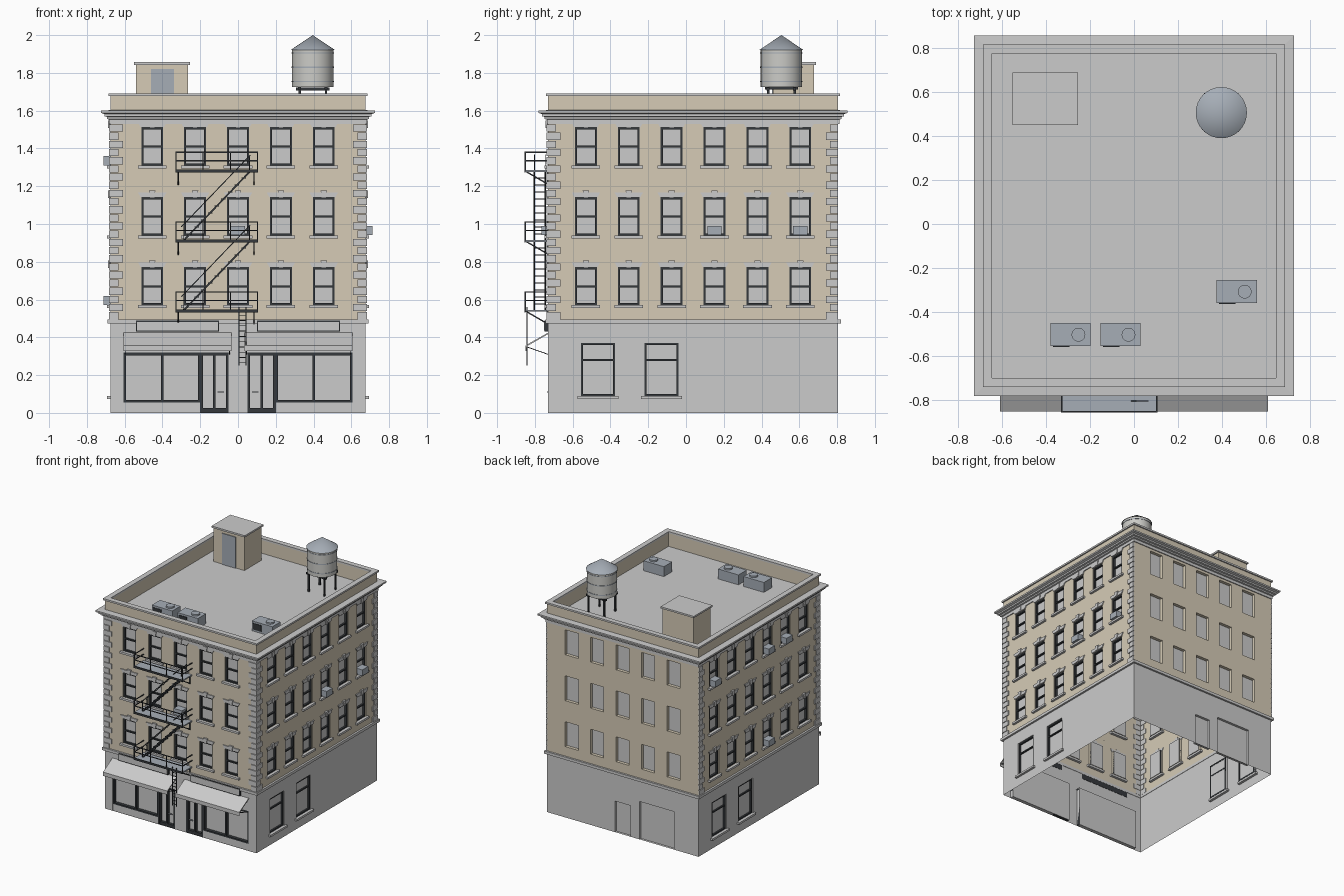
import bpy, bmesh
from math import pi
from mathutils import Matrix, Vector

if "Cube" in bpy.data.objects:
    bpy.data.objects.remove(bpy.data.objects["Cube"])

HX, HY, YC = 0.675, 0.7675, 0.0375      # wall half sizes and y centre
ROWS = (0.57, 0.94, 1.31)               # window sill heights
COL = dict(brick=(.67, .60, .47), stone=(.70, .70, .67), iron=(.035, .04, .045), zinc=(.38, .42, .47),
           tank=(.6, .6, .57))
parts, mats = {}, {}


def P(name, col=None):
    if name not in parts:
        parts[name] = (bmesh.new(), col)
    return parts[name][0]


def side(k):
    """Frame of a wall: local x along it, -y outward, z up (0 front, 1 right, 2 back, 3 left)."""
    return (Matrix.Translation((0, YC, 0)) @ Matrix.Rotation(k * pi / 2, 4, 'Z')
            @ Matrix.Translation((0, -(HX if k % 2 else HY), 0)))


def quad(bm, M, pts):
    bm.faces.new([bm.verts.new(M @ Vector(p)) for p in pts])


def box(bm, x0, x1, y0, y1, z0, z1, M=Matrix()):
    c = Vector(((x0 + x1) / 2, (y0 + y1) / 2, (z0 + z1) / 2))
    S = Matrix.Diagonal((abs(x1 - x0), abs(y1 - y0), abs(z1 - z0), 1))
    bmesh.ops.create_cube(bm, size=1, matrix=M @ Matrix.Translation(c) @ S)


def trapezoid(bm, M, c, b, t, z0, z1, y):
    r = bmesh.ops.create_cube(bm, size=1)['verts']
    for v in r:
        w = t if v.co.z > 0 else b
        v.co = M @ Vector((c + v.co.x * 2 * w, y if v.co.y < 0 else 0.004, z1 if v.co.z > 0 else z0))


def frame(bm, M, x0, x1, z0, z1, t, y0, y1):
    for a, b in ((x0, x0 + t), (x1 - t, x1)):
        box(bm, a, b, y0, y1, z0, z1, M)
    for a, b in ((z0, z0 + t), (z1 - t, z1)):
        box(bm, x0, x1, y0, y1, a, b, M)


def rod(bm, a, b, r=0.004, n=4, r2=None):
    a, b = Vector(a), Vector(b)
    d = b - a
    M = Matrix.Translation((a + b) / 2) @ d.to_track_quat('Z', 'Y').to_matrix().to_4x4()
    bmesh.ops.create_cone(bm, cap_ends=True, segments=n, radius1=r, radius2=r if r2 is None else r2,
                          depth=d.length, matrix=M @ Matrix.Rotation(pi / 4, 4, 'Z'))


def sweep(bm, prof):
    """Closed (offset, z) profile carried around the rectangular plan."""
    cs = ((-1, -1), (1, -1), (1, 1), (-1, 1))
    at = lambda c, p: (c[0] * (HX + p[0]), YC + c[1] * (HY + p[0]), p[1])
    for i, c in enumerate(cs):
        d = cs[(i + 1) % 4]
        for p, q in zip(prof, prof[1:] + prof[:1]):
            quad(bm, Matrix(), (at(c, p), at(d, p), at(d, q), at(c, q)))


def wall(bm, M, w, z0, z1, holes, depth):
    """Sheet wall with recessed openings closed by panes."""
    xs = sorted({-w, w, *[h[0] for h in holes], *[h[1] for h in holes]})
    zs = sorted({z0, z1, *[h[2] for h in holes], *[h[3] for h in holes]})
    for a, b in zip(xs, xs[1:]):
        for c, d in zip(zs, zs[1:]):
            x, z = (a + b) / 2, (c + d) / 2
            if not any(h[0] < x < h[1] and h[2] < z < h[3] for h in holes):
                quad(bm, M, ((a, 0, c), (b, 0, c), (b, 0, d), (a, 0, d)))
    for a, b, c, d in holes:
        cr = ((a, c), (b, c), (b, d), (a, d))
        for (p, q), (r, s) in zip(cr, cr[1:] + cr[:1]):
            quad(bm, M, ((p, 0, q), (r, 0, s), (r, depth, s), (p, depth, q)))
        quad(P('window_panes'), M, [(x, depth, z) for x, z in cr])


# Walls with windows
for k in range(4):
    M, w = side(k), HX if k % 2 == 0 else HY
    n = 6 if k % 2 else 5
    cols = [(i - (n - 1) / 2) * 0.227 for i in range(n)]
    holes = [(c - .058, c + .058, z, z + .2) for c in cols for z in ROWS]
    wall(P('upper_walls', 'brick'), M, w, .475, 1.68, holes, .025)
    low = {0: [(.05, .605, 0, .32), (-.605, -.05, 0, .32)], 2: [(-.07, .07, 0, .25), (.15, .455, 0, .305)]}.get(
        k, [(c - .09, c + .09, .09, .37) for c in (-.504, -.167)])
    wall(P('base_walls', 'stone'), M, w, 0, .475, low, .03 if k == 0 else .02)
    if k == 2:
        continue
    # Sashes, sills and flat arches
    for h in holes + (low if k else []):
        c, hw, big = (h[0] + h[1]) / 2, (h[1] - h[0]) / 2, h[2] < .5
        fr = P('window_frames', 'iron')
        frame(fr, M, *h, .011, .006, .022)
        zm = h[2] + (h[3] - h[2]) * (.68 if big else .5)
        box(fr, h[0], h[1], .008, .022, zm - .005, zm + .005, M)
        box(P('window_sills', 'stone'), c - hw - .018, c + hw + .018, -.018, .02, h[2] - .016, h[2], M)
        if not big:
            arch = P('window_arches', 'stone')
            trapezoid(arch, M, c, .06, .075, h[3], h[3] + .026, -.007)
            trapezoid(arch, M, c, .011, .017, h[3] - .002, h[3] + .038, -.013)
    # Quoins
    for i in range(24):
        z = .495 + i * .0432
        for s in (-1, 1):
            L = .065 if (i + k) % 2 else .043
            back = (k == 1 and s > 0) or (k == 3 and s < 0)
            box(P('quoins', 'stone'), s * (w - L), s * (w + (0 if back else .008)), -.008, .003, z, z + .038, M)

# Window air conditioners: wall, column position, row
for k, u, r in ((0, 0, 1), (1, .1135, 1), (1, .5675, 1), (3, -.5675, 2), (3, .1135, 2), (3, .3405, 2), (3, .1135, 0)):
    box(P('window_coolers', 'zinc'), u - .038, u + .038, -.036, .022, ROWS[r] + .001, ROWS[r] + .05, side(k))

# Belt course, cornice, parapet and roof
sweep(P('belt_course', 'stone'), [(-.003, .472), (.015, .472), (.015, .494), (-.003, .494)])
sweep(P('cornice', 'stone'), [(-.003, 1.53), (.007, 1.53), (.007, 1.553), (.018, 1.556), (.018, 1.567), (.032, 1.57),
                              (.032, 1.582), (.05, 1.588), (.05, 1.6), (-.003, 1.603)])
sweep(P('parapet_cap', 'stone'), [(-.032, 1.678), (.01, 1.678), (.01, 1.692), (-.032, 1.692)])
sweep(P('parapet_lining', 'brick'), [(-.027, 1.68), (-.027, 1.57)])
quad(P('roof'), Matrix(), [(x * (HX - .002), YC + y * (HY - .002), 1.57)
                           for x, y in ((-1, -1), (1, -1), (1, 1), (-1, 1))])

# Shopfronts, mirrored left and right
F = side(0)
for s in (-1, 1):
    def fb(bm, x0, x1, *r):
        box(bm, s * x0, s * x1, *r, F)
    ir = P('shop_frames', 'iron')
    fb(P('shop_bulkheads', 'stone'), .2, .605, .002, .03, 0, .055)
    for x0, x1 in ((.2, .212), (.395, .407), (.593, .605)):
        fb(ir, x0, x1, .002, .028, .055, .32)
    fb(ir, .2, .605, .002, .028, .055, .067)
    fb(ir, .05, .605, .002, .028, .304, .32)
    for x0, x1 in ((.05, .064), (.118, .132), (.186, .2)):
        fb(ir, x0, x1, .0, .028, 0, .32)
    fb(ir, .05, .2, .004, .028, 0, .025)
    fb(P('door_handles', 'zinc'), .075, .108, -.006, .006, .108, .114)
    fb(P('shop_signs', 'iron'), .1, .54, -.018, .002, .43, .488)
    fb(P('sign_faces'), .106, .534, -.021, -.015, .436, .482)
    # Awning: slope, valance and brace
    aw = P('awnings')
    prof = [(0, .425), (-.12, .357), (-.12, .327), (-.115, .327), (-.115, .351), (0, .417)]
    e = [[aw.verts.new(F @ Vector((s * x, y, z))) for y, z in prof] for x in (.035, .607)]
    for i in range(6):
        j = (i + 1) % 6
        aw.faces.new((e[0][i], e[0][j], e[1][j], e[1][i]))
    for r in e:
        aw.faces.new((r[0], r[1], r[4], r[5]))
        aw.faces.new((r[1], r[2], r[3], r[4]))
    for x in (.045, .597):
        rod(P('awning_braces', 'iron'), F @ Vector((s * x, -.115, .35)), F @ Vector((s * x, 0, .31)), .003)

# Fire escape: platforms, rails, brackets, flights
fe = P('fire_escape_rails', 'iron')
X0, X1, Y0, Y1 = -.328, .103, -.851, -.73
for i, z in enumerate((.54, .91, 1.28)):
    box(P('fire_escape_platforms', 'zinc'), X0, X1, Y0, Y1 - .004, z - .004, z + .006)
    box(fe, X0 - .003, X1 + .003, Y0 - .004, Y0 + .002, z - .008, z + .008)
    for h in (.055, .1):
        rod(fe, (X0, Y0, z + h), (X1, Y0, z + h))
        for x in (X0, X1):
            rod(fe, (x, Y0, z + h), (x, Y1, z + h))
    for j in range(4):
        x = X0 + (X1 - X0) * j / 3
        rod(fe, (x, Y0, z), (x, Y0, z + .102))
    for x in (X0 + .012, X1 - .018):
        rod(fe, (x, Y0, z), (x, Y1, z - .07), .005)
        rod(fe, (x, Y1 - .004, z), (x, Y1 - .004, z - .072), .005)
    if i < 2:
        st = P('fire_escape_stairs', 'iron')
        for y in (-.803, -.745):
            rod(st, (-.29, y, z), (.065, y, z + .37), .006)
            rod(st, (-.3, y, z + .075), (.065, y, z + .455), .0035)
            for x, t in ((-.29, 0), (.06, .365)):
                rod(st, (x, y, z + t), (x, y, z + t + .085), .0035)
        for j in range(1, 10):
            x = -.29 + .0355 * j
            box(st, x - .012, x + .012, -.803, -.745, z + .037 * j - .003, z + .037 * j + .002)

# Drop ladder
lad = P('drop_ladder', 'iron')
for x in (.005, .043):
    rod(lad, (x, -.842, .25), (x, -.842, .56))
for j in range(10):
    rod(lad, (.005, -.842, .265 + j * .028), (.043, -.842, .265 + j * .028), .003)

# Stair bulkhead
box(P('stair_bulkhead', 'brick'), -.54, -.265, .46, .677, 1.57, 1.845)
box(P('bulkhead_cap', 'stone'), -.55, -.255, .45, .687, 1.843, 1.857)
box(P('bulkhead_door', 'zinc'), -.46, -.34, .454, .465, 1.57, 1.82)

# Rooftop cooling units
for x, y in ((-.288, -.502), (-.061, -.502), (.466, -.307)):
    box(P('roof_units', 'zinc'), x - .091, x + .091, y - .052, y + .052, 1.57, 1.65)
    box(P('unit_grilles', 'iron'), x - .08, x - .005, y - .056, y - .05, 1.585, 1.635)
    rod(P('unit_fans', 'zinc'), (x + .036, y, 1.645), (x + .036, y, 1.662), .031, 24)

# Water tower
tx, ty = .396, .505
for sx in (-1, 1):
    for sy in (-1, 1):
        rod(P('tower_legs', 'iron'), (tx + sx * .07, ty + sy * .07, 1.57), (tx + sx * .07, ty + sy * .07, 1.722), .009)
    box(P('tower_legs'), tx + sx * .07 - .008, tx + sx * .07 + .008, ty - .088, ty + .088, 1.712, 1.726)
    box(P('tower_legs'), tx - .088, tx + .088, ty + sx * .07 - .008, ty + sx * .07 + .008, 1.708, 1.722)
rod(P('tower_tank', 'tank'), (tx, ty, 1.725), (tx, ty, 1.925), .11, 32)
for z in (1.755, 1.83, 1.905):
    rod(P('tank_hoops', 'zinc'), (tx, ty, z - .003), (tx, ty, z + .003), .1125, 32)
rod(P('tower_roof', 'zinc'), (tx, ty, 1.922), (tx, ty, 2.0), .116, 32, 0)

# Make the objects
for name, (bm, col) in parts.items():
    bmesh.ops.remove_doubles(bm, verts=bm.verts, dist=1e-5)
    if name == 'awnings':
        bmesh.ops.recalc_face_normals(bm, faces=bm.faces)
    if name == 'parapet_lining':   # keep the single inward-facing sheet
        seen = {}
        for f in list(bm.faces):
            c = f.calc_center_median()
            if f.normal.dot(Vector((c.x, c.y - YC, 0))) > 0:
                f.normal_flip()
    me = bpy.data.meshes.new(name)
    bm.to_mesh(me)
    bm.free()
    ob = bpy.data.objects.new(name, me)
    bpy.context.collection.objects.link(ob)
    if col:
        if col not in mats:
            mats[col] = bpy.data.materials.new(col)
            mats[col].diffuse_color = (*COL[col], 1)
        me.materials.append(mats[col])
    if name in ('tower_tank', 'tank_hoops', 'tower_roof', 'unit_fans'):
        bpy.ops.object.select_all(action='DESELECT')
        ob.select_set(True)
        bpy.context.view_layer.objects.active = ob
        bpy.ops.object.shade_smooth_by_angle()

for m in bpy.data.materials:
    if m.users and not m.is_grease_pencil:
        m.use_nodes = True
        m.node_tree.nodes["Principled BSDF"].inputs["Base Color"].default_value = m.diffuse_color
